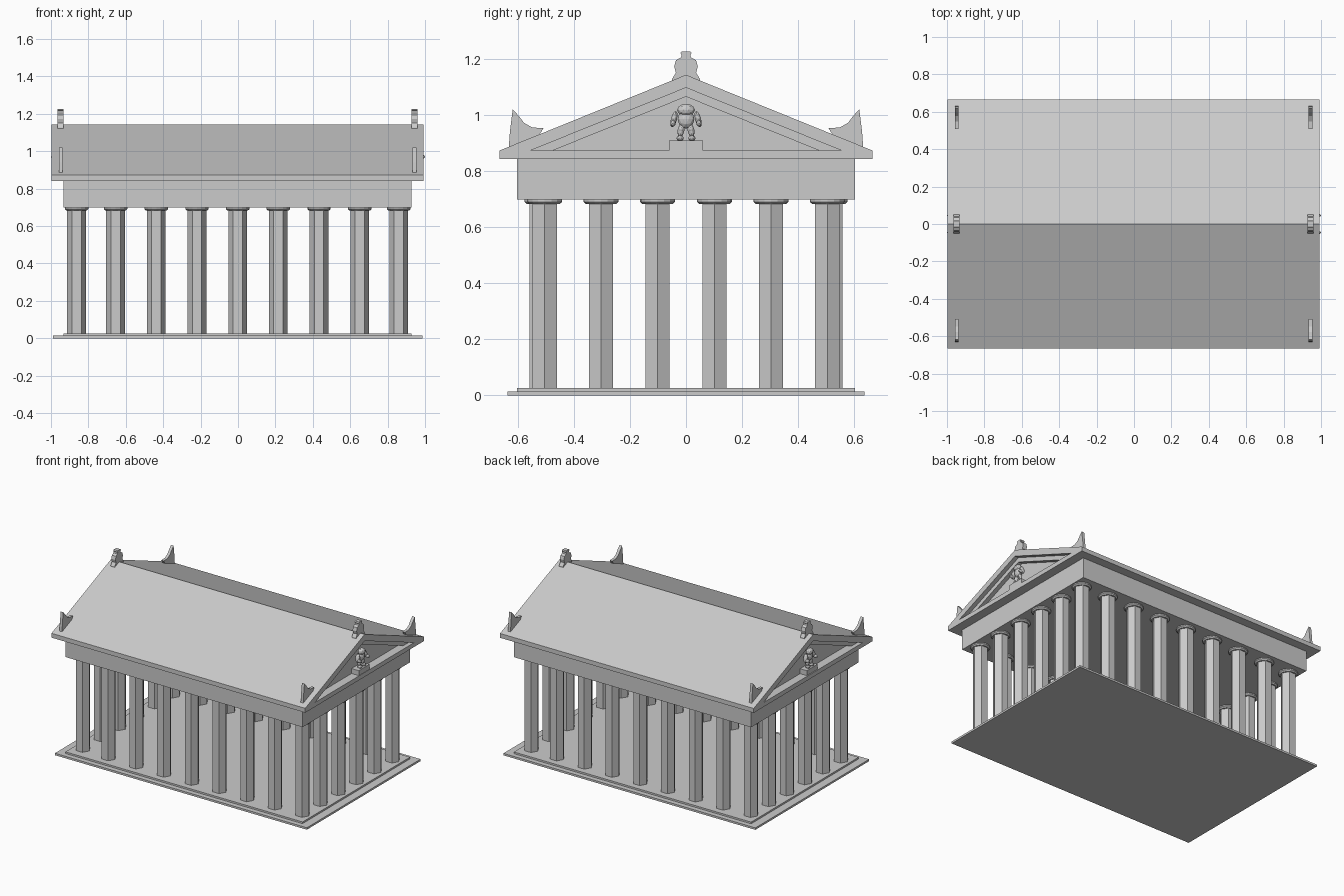
import bpy, bmesh, math
from mathutils import Matrix, Vector

if "Cube" in bpy.data.objects:
    bpy.data.objects.remove(bpy.data.objects["Cube"])

CX = -0.002  # the building's own middle in x


def finish(bm, name):
    bmesh.ops.recalc_face_normals(bm, faces=bm.faces)
    me = bpy.data.meshes.new(name)
    bm.to_mesh(me)
    bm.free()
    ob = bpy.data.objects.new(name, me)
    bpy.context.collection.objects.link(ob)
    return ob


def box(name, x0, x1, y0, y1, z0, z1):
    bm = bmesh.new()
    m = Matrix.Translation(((x0 + x1) / 2, (y0 + y1) / 2, (z0 + z1) / 2))
    bmesh.ops.create_cube(bm, size=1, matrix=m @ Matrix.Diagonal((x1 - x0, y1 - y0, z1 - z0, 1)))
    return finish(bm, name)


def prism(name, profile, x0, x1):
    """Extrude a (y, z) outline along x."""
    bm = bmesh.new()
    f = bm.faces.new([bm.verts.new((x0, y, z)) for y, z in profile])
    r = bmesh.ops.extrude_face_region(bm, geom=[f])
    vs = [v for v in r["geom"] if isinstance(v, bmesh.types.BMVert)]
    bmesh.ops.translate(bm, verts=vs, vec=(x1 - x0, 0, 0))
    return finish(bm, name)


def frustum(bm, x, y, z0, z1, r0, r1, sides):
    rot = Matrix.Rotation(math.pi / 2, 4, 'Z') if sides == 6 else Matrix()
    probe = bmesh.ops.create_cone(bm, cap_ends=True, segments=sides, radius1=r0, radius2=r1,
                                  depth=z1 - z0, matrix=rot)
    bmesh.ops.translate(bm, verts=probe["verts"], vec=(x, y, (z0 + z1) / 2))


def column(x, y):
    # hexagonal shaft with corners on the x axis, round capital on top
    bm = bmesh.new()
    frustum(bm, x, y, 0, 0.69, 0.05, 0.05, 6)
    frustum(bm, x, y, 0.682, 0.69, 0.054, 0.0625, 16)
    frustum(bm, x, y, 0.69, 0.70, 0.0625, 0.0625, 16)
    finish(bm, "column")


# stepped base
box("base_step_lower", CX - 0.988, CX + 0.988, -0.637, 0.637, 0, 0.014)
box("base_step_upper", CX - 0.93, CX + 0.93, -0.602, 0.602, 0.014, 0.026)

# colonnade: corners, long sides, short ends
for s in (-1, 1):
    for i in range(-3, 4):
        column(CX + 0.2175 * i, s * 0.514)
    for y in (-0.504, -0.303, -0.102, 0.102, 0.303, 0.504):
        column(CX + s * 0.861, y)

# beam block over the columns
box("entablature", CX - 0.93, CX + 0.93, -0.602, 0.602, 0.698, 0.842)

# gabled roof with stepped recesses in both ends
roof = prism("roof", [(-0.665, 0.842), (0.665, 0.842), (0.665, 0.873), (0, 1.143), (-0.665, 0.873)],
             CX - 0.995, CX + 0.995)
for s in (-1, 1):
    for half, apex, depth in ((0.555, 1.097, 0.03), (0.475, 1.065, 0.06)):
        a, b = sorted((CX + s * (0.995 - depth), CX + s * 1.1))
        cut = prism("recess_cutter", [(-half, 0.873), (half, 0.873), (0, apex)], a, b)
        cut.hide_render = True
        cut.hide_set(True)
        cut.display_type = 'WIRE'
        mod = roof.modifiers.new("recess", 'BOOLEAN')
        mod.operation = 'DIFFERENCE'
        mod.solver = 'EXACT'
        mod.object = cut

# roof ornaments
wing = [(-0.632, 0.882), (-0.628, 0.94), (-0.618, 1.02), (-0.595, 0.995), (-0.578, 0.972),
        (-0.548, 0.955), (-0.508, 0.953), (-0.522, 0.93)]
half_vase = [(0.05, 1.115), (0.05, 1.128), (0.036, 1.15), (0.042, 1.172), (0.036, 1.195),
             (0.018, 1.205), (0.015, 1.214), (0.02, 1.22), (0.015, 1.227)]
vase = half_vase + [(-y, z) for y, z in reversed(half_vase)]
for s in (-1, 1):
    x = CX + s * 0.946
    prism("ridge_ornament", vase, x - 0.016, x + 0.016)
    for t in (-1, 1):
        prism("corner_ornament", [(t * y, z) for y, z in wing], x - 0.01, x + 0.01)


def blob(bm, s, x, y, z, rx, ry, rz, tilt=0):
    m = (Matrix.Translation((s * x, y, z)) @ Matrix.Rotation(tilt, 4, 'X')
         @ Matrix.Diagonal((rx, ry, rz, 1)))
    bmesh.ops.create_icosphere(bm, subdivisions=2, radius=1, matrix=m)


# small statue on a plinth in each gable
for s in (-1, 1):
    a, b = sorted((s * 0.93, s * 0.99))
    box("statue_plinth", a, b, -0.06, 0.06, 0.872, 0.908)
    bm = bmesh.new()
    blob(bm, s, 0.965, 0, 0.985, 0.022, 0.03, 0.034)          # body
    blob(bm, s, 0.97, 0, 1.018, 0.022, 0.032, 0.022)          # head
    for t in (-1, 1):
        blob(bm, s, 0.968, t * 0.043, 0.985, 0.016, 0.011, 0.03, t * 0.25)   # arms
        blob(bm, s, 0.983, t * 0.046, 0.97, 0.017, 0.009, 0.012)             # hands
        blob(bm, s, 0.965, t * 0.018, 0.945, 0.014, 0.012, 0.026, t * 0.15)  # legs
        blob(bm, s, 0.97, t * 0.021, 0.917, 0.018, 0.013, 0.011)             # feet
    finish(bm, "gable_statue")
